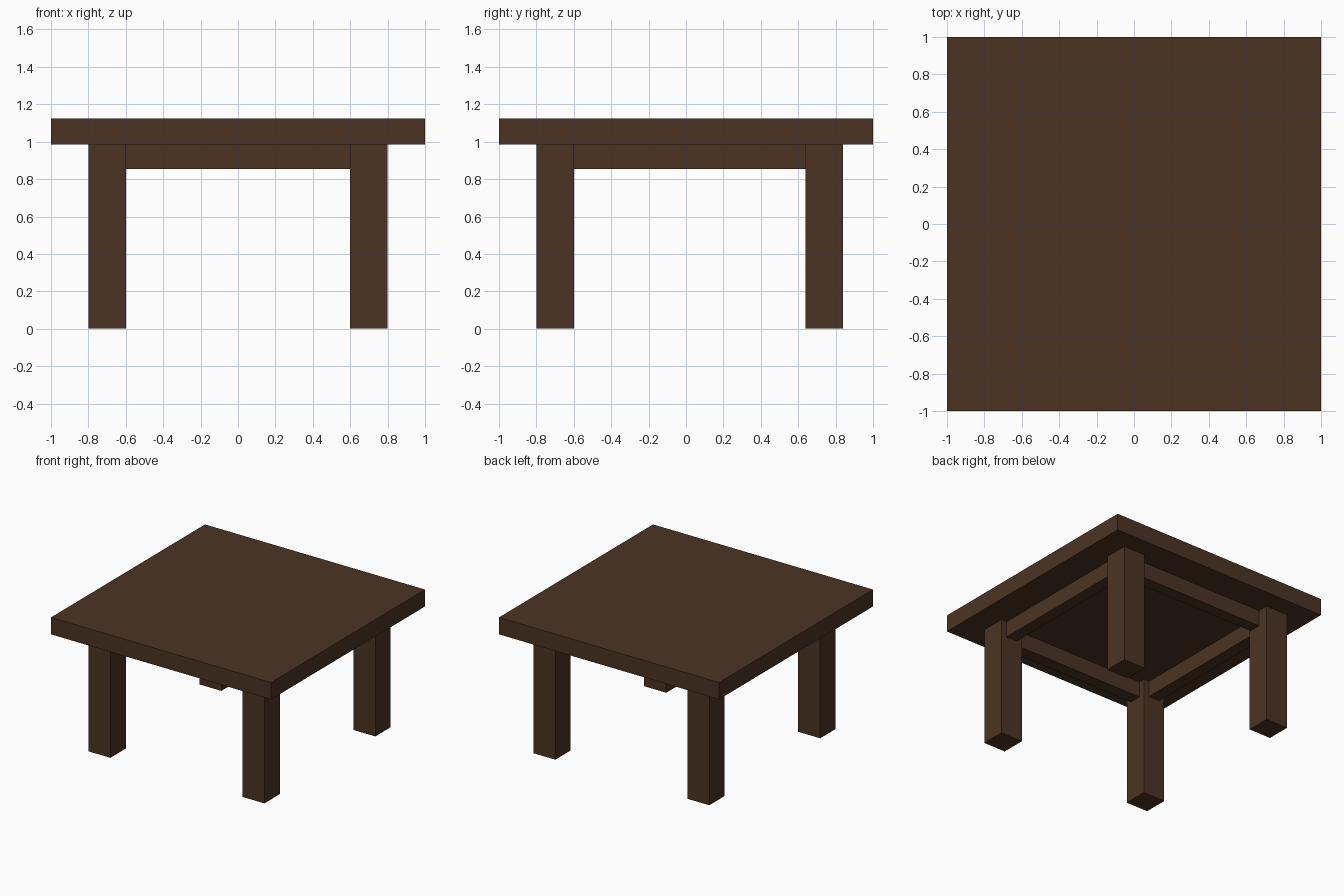
import bpy

if "Cube" in bpy.data.objects:
    bpy.data.objects.remove(bpy.data.objects["Cube"])

wood = bpy.data.materials.new("dark brown wood")
wood.diffuse_color = (0.070, 0.034, 0.017, 1)
wood.use_nodes = True
wood.node_tree.nodes["Principled BSDF"].inputs["Base Color"].default_value = wood.diffuse_color


def box(name, x, y, z):
    """Box from (min, max) ranges on each axis."""
    bpy.ops.mesh.primitive_cube_add(size=1, location=[sum(r) / 2 for r in (x, y, z)])
    ob = bpy.context.object
    ob.name = name
    ob.scale = [r[1] - r[0] for r in (x, y, z)]
    bpy.ops.object.transform_apply(location=False, rotation=False, scale=True)
    ob.data.materials.append(wood)


SLAB_Z, TOP_Z, RAIL_Z = 0.984, 1.123, 0.853
FRONT, BACK = (-0.80, -0.60), (0.64, 0.84)
LEFT, RIGHT = (-0.80, -0.60), (0.60, 0.80)

# Table top
box("table_top", (-1, 1), (-1, 1), (SLAB_Z, TOP_Z))

# Legs (the back pair sits slightly further out)
for side, x in (("left", LEFT), ("right", RIGHT)):
    for end, y in (("front", FRONT), ("back", BACK)):
        box(f"{end}_{side}_leg", x, y, (0, SLAB_Z))

# Rails between the legs
LOW, HIGH = (-0.75, -0.65), (0.65, 0.75)
for name, y in (("front_rail", LOW), ("back_rail", HIGH)):
    box(name, (LEFT[1], RIGHT[0]), y, (RAIL_Z, SLAB_Z))
for name, x in (("left_rail", LOW), ("right_rail", HIGH)):
    box(name, x, (FRONT[1], BACK[0]), (RAIL_Z, SLAB_Z))
